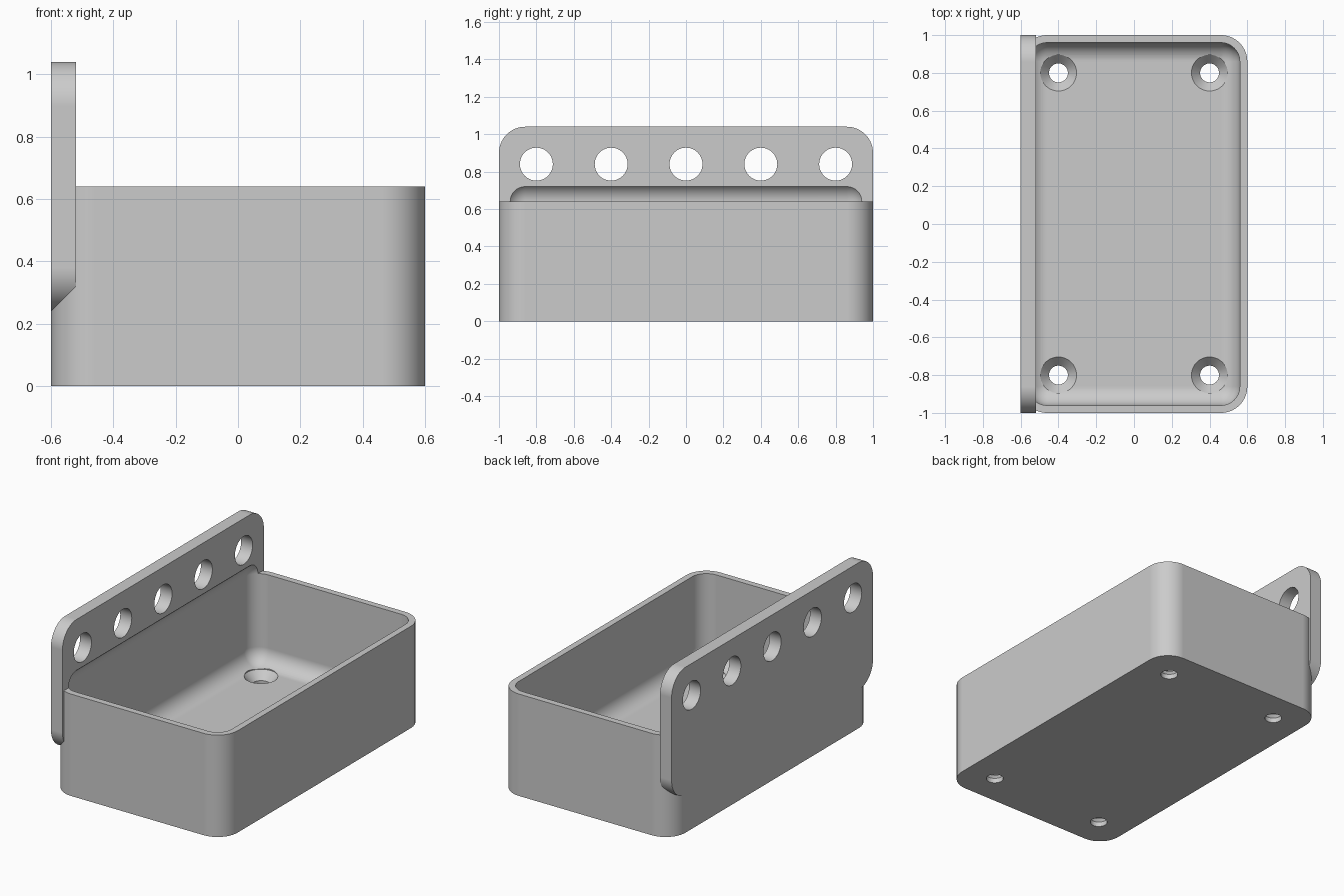
import bpy, bmesh, math
from mathutils import Matrix

if "Cube" in bpy.data.objects:
    bpy.data.objects.remove(bpy.data.objects["Cube"], do_unlink=True)

grey = bpy.data.materials.new("light grey")
colour = (0.6, 0.6, 0.6, 1)
grey.diffuse_color = colour
grey.use_nodes = True
grey.node_tree.nodes["Principled BSDF"].inputs["Base Color"].default_value = colour

OUTER_R = 0.14  # corner radius of tray and plate
INNER_R = 0.10  # corner radius of the cavity


def make(name, bm):
    bmesh.ops.recalc_face_normals(bm, faces=bm.faces)
    mesh = bpy.data.meshes.new(name)
    bm.to_mesh(mesh)
    bm.free()
    mesh.materials.append(grey)
    ob = bpy.data.objects.new(name, mesh)
    bpy.context.collection.objects.link(ob)
    return ob


def loft(name, rings):
    """Closed solid through equal-length rings of points."""
    bm = bmesh.new()
    loops = [[bm.verts.new(p) for p in ring] for ring in rings]
    n = len(loops[0])
    for a, b in zip(loops, loops[1:]):
        for i in range(n):
            j = (i + 1) % n
            bm.faces.new((a[i], a[j], b[j], b[i]))
    bm.faces.new(loops[0])
    bm.faces.new(loops[-1])
    return make(name, bm)


def rounded_rect(half_u, half_v, r=OUTER_R, steps=16):
    pts = []
    for k, (su, sv) in enumerate(((1, 1), (-1, 1), (-1, -1), (1, -1))):
        for i in range(steps + 1):
            a = math.pi / 2 * (k + i / steps)
            pts.append((su * (half_u - r) + r * math.cos(a),
                        sv * (half_v - r) + r * math.sin(a)))
    return pts


def circle(r, n=48):
    return [(r * math.cos(2 * math.pi * i / n), r * math.sin(2 * math.pi * i / n))
            for i in range(n)]


def boolean(target, tool, operation):
    mod = target.modifiers.new("cut", 'BOOLEAN')
    mod.operation = operation
    mod.solver = 'EXACT'
    mod.object = tool
    bpy.context.view_layer.objects.active = target
    bpy.ops.object.modifier_apply(modifier=mod.name)
    bpy.data.objects.remove(tool, do_unlink=True)


# Tray body with rounded vertical corners
tray = loft("tray_with_hanging_plate",
            [[(u, v, z) for u, v in rounded_rect(0.6, 1)] for z in (0, 0.64)])

# Upright hanging plate along one long side
plate = loft("hanging_plate",
             [[(x, u, v + 0.64) for u, v in rounded_rect(1, 0.4)] for x in (-0.6, -0.52)])
boolean(tray, plate, 'UNION')

# Cavity: fully rounded block that also dishes the plate
floor, top = 0.08, 0.74
bm = bmesh.new()
bmesh.ops.create_cube(bm, size=1, matrix=Matrix.Translation((0, 0, (floor + top) / 2))
                      @ Matrix.Diagonal((1.12, 1.92, top - floor, 1)))
bmesh.ops.bevel(bm, geom=bm.edges[:], offset=INNER_R, segments=14, profile=0.5,
                affect='EDGES')
boolean(tray, make("cavity_cutter", bm), 'DIFFERENCE')

# Countersunk screw holes in the floor
for x in (-0.4, 0.4):
    for y in (-0.8, 0.8):
        profile = ((0.05, -0.1), (0.05, 0.03), (0.096, floor), (0.096, 0.3))
        hole = loft("screw_cutter",
                    [[(x + u, y + v, z) for u, v in circle(r)] for r, z in profile])
        boolean(tray, hole, 'DIFFERENCE')

# Row of holes through the plate
for i in range(-2, 3):
    hole = loft("plate_hole_cutter",
                [[(x, 0.4 * i + u, 0.84 + v) for u, v in circle(0.088)]
                 for x in (-0.7, -0.4)])
    boolean(tray, hole, 'DIFFERENCE')

# Smooth curves, crisp edges
bpy.ops.object.select_all(action='DESELECT')
tray.select_set(True)
bpy.context.view_layer.objects.active = tray
bpy.ops.object.shade_smooth_by_angle(angle=math.radians(30))
weighted = tray.modifiers.new("even shading", 'WEIGHTED_NORMAL')
weighted.keep_sharp = True
